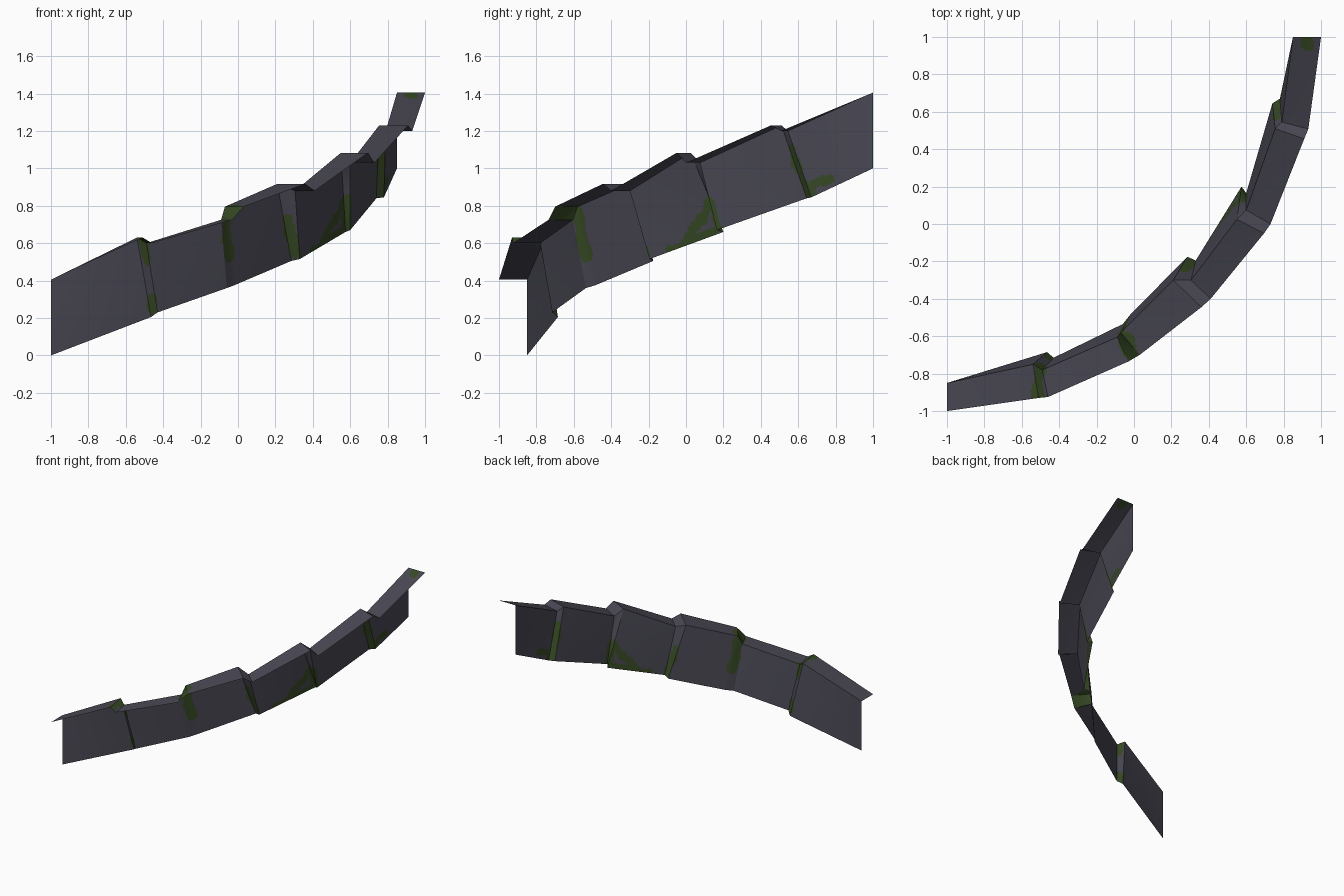
import bpy, bmesh
from mathutils import Vector, noise

if "Cube" in bpy.data.objects:
    bpy.data.objects.remove(bpy.data.objects["Cube"])

def material(name, col):
    m = bpy.data.materials.new(name)
    m.diffuse_color = (*col, 1)
    m.use_nodes = True
    m.node_tree.nodes["Principled BSDF"].inputs["Base Color"].default_value = m.diffuse_color
    return m

stone = material("slate_stone", (0.067, 0.065, 0.088))
moss = material("moss_green", (0.038, 0.068, 0.018))

# Cross-sections along the curve: outer lip x,y / inner lip x,y / lip height / foot x,y,z
RINGS = [
    (-1, -1, -1, -.85, .405, -1, -.85, 0),
    (-.51, -.93, -.54, -.75, .63, -.465, -.685, .205),
    (-.46, -.925, -.49, -.78, .60, -.43, -.715, .23),
    (-.03, -.735, -.09, -.605, .725, -.06, -.535, .36),
    (.03, -.70, -.07, -.58, .795, -.02, -.485, .375),
    (.36, -.445, .21, -.30, .917, .285, -.175, .505),
    (.41, -.40, .305, -.30, .88, .33, -.195, .515),
    (.695, -.05, .55, .025, 1.083, .575, .20, .66),
    (.73, 0, .60, .075, 1.03, .60, .165, .67),
    (.91, .455, .755, .51, 1.23, .74, .645, .84),
    (.932, .508, .79, .545, 1.20, .78, .67, .845),
    (1, 1, .85, 1, 1.405, .85, 1, 1.0),
]

# Moss strokes: start point, end point, radius
MOSS = [
    (-.52, -.92, .615, -.51, -.76, .615, .035),
    (-.50, -.76, .59, -.48, -.74, .50, .022),
    (-.46, -.70, .32, -.45, -.70, .22, .03),
    (0, -.715, .77, -.08, -.59, .76, .06),
    (-.08, -.58, .74, -.05, -.54, .55, .04),
    (.27, -.25, .72, .31, -.19, .54, .032),
    (.40, -.10, .56, .57, .16, .67, .024),
    (.45, .02, .65, .53, .09, .73, .032),
    (.53, .09, .73, .57, .12, .83, .022),
    (.58, .12, .82, .59, .18, .67, .03),
    (.76, .57, 1.10, .765, .655, .86, .03),
    (.79, .68, .91, .81, .77, .94, .025),
    (.92, 1, 1.405, .935, .95, 1.385, .03),
]

def is_mossy(p):
    for s in MOSS:
        a, b, r = Vector(s[:3]), Vector(s[3:6]), s[6]
        ab = b - a
        t = max(0, min(1, (p - a).dot(ab) / ab.length_squared))
        if (p - a - ab * t).length < r * (1 + 0.6 * noise.noise(p * 14)):
            return True
    return False

def ribbon(name, top, bottom, nv):
    """Sheet lofted between two rails, finely gridded so moss can follow the faces."""
    bm = bmesh.new()
    rows = []
    for i in range(len(top) - 1):
        nu = 40 if i % 2 == 0 else 6
        for u in range(nu + (i == len(top) - 2)):
            a = top[i].lerp(top[i + 1], u / nu)
            b = bottom[i].lerp(bottom[i + 1], u / nu)
            rows.append([bm.verts.new(a.lerp(b, v / nv)) for v in range(nv + 1)])
    for r, s in zip(rows, rows[1:]):
        for v in range(nv):
            f = bm.faces.new((r[v], r[v + 1], s[v + 1], s[v]))
            f.material_index = int(is_mossy(f.calc_center_median()))
    me = bpy.data.meshes.new(name)
    bm.to_mesh(me)
    bm.free()
    me.materials.append(stone)
    me.materials.append(moss)
    ob = bpy.data.objects.new(name, me)
    bpy.context.collection.objects.link(ob)
    bpy.ops.object.select_all(action='DESELECT')
    ob.select_set(True)
    bpy.context.view_layer.objects.active = ob
    bpy.ops.object.shade_smooth_by_angle(angle=0.25)

outer = [Vector((r[0], r[1], r[4])) for r in RINGS]
inner = [Vector((r[2], r[3], r[4])) for r in RINGS]
foot = [Vector(r[5:8]) for r in RINGS]

# Overhanging top ledge and the leaning wall below it
ribbon("ledge_top", inner, outer, 14)
ribbon("ledge_wall", inner, foot, 32)
